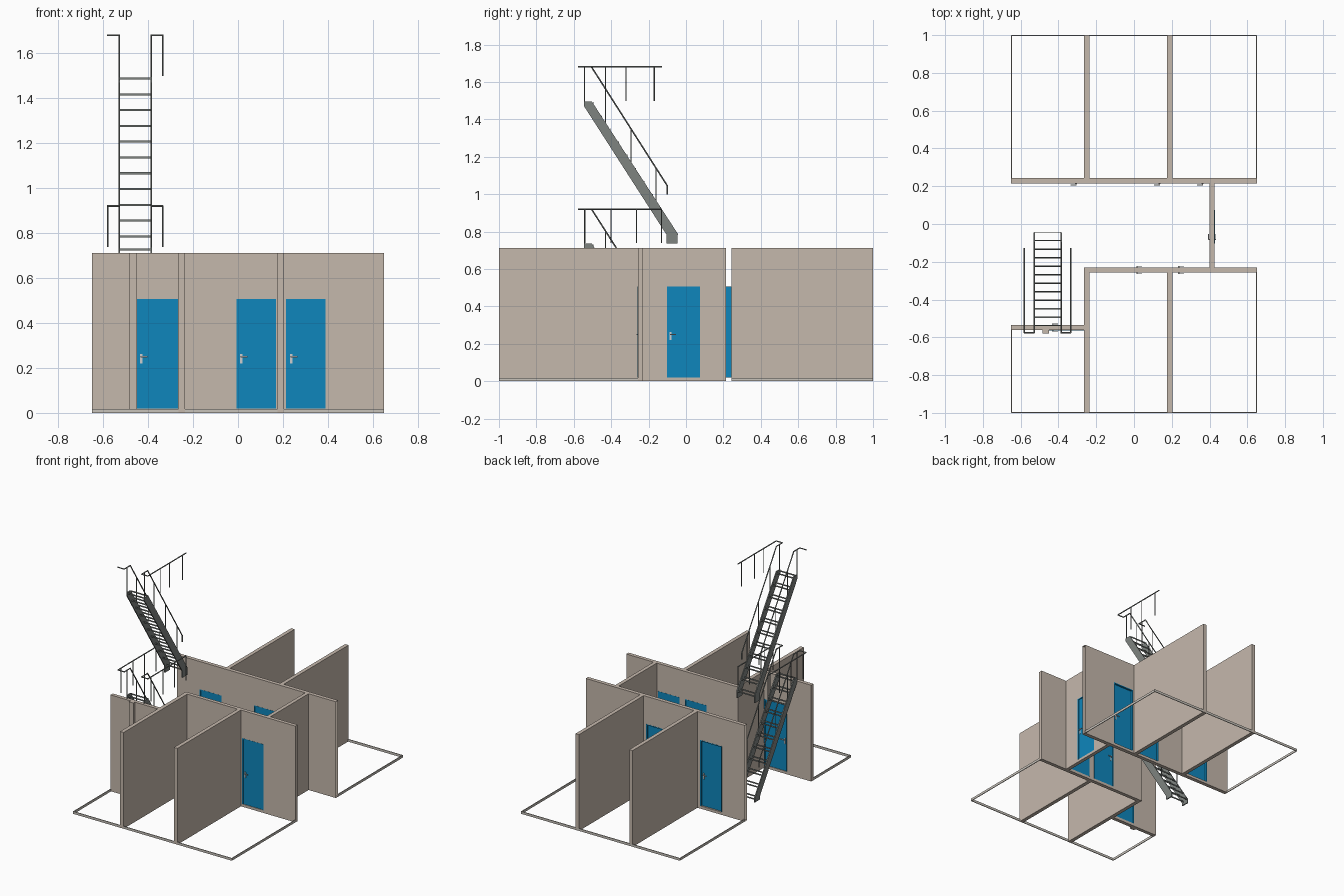
import bpy, bmesh
from mathutils import Vector, Matrix

if "Cube" in bpy.data.objects:
    bpy.data.objects.remove(bpy.data.objects["Cube"])


def material(name, rgb):
    m = bpy.data.materials.new(name)
    lin = [((c / 255 + 0.055) / 1.055) ** 2.4 for c in rgb]
    m.diffuse_color = (*lin, 1)
    m.use_nodes = True
    m.node_tree.nodes["Principled BSDF"].inputs["Base Color"].default_value = m.diffuse_color
    return m


BEIGE = material("beige_wall", (197, 184, 172))
BLUE = material("blue_door", (14, 134, 188))
STEEL = material("grey_steel", (126, 131, 128))
SILVER = material("silver_handle", (205, 207, 208))
CURB = material("pale_floor_edge", (200, 195, 187))


def finish(name, bm, mat):
    me = bpy.data.meshes.new(name)
    bm.to_mesh(me)
    bm.free()
    me.materials.append(mat)
    ob = bpy.data.objects.new(name, me)
    bpy.context.collection.objects.link(ob)
    return ob


def box(bm, x, y, z, open_axis=None, keep=()):
    """Box from (min, max) pairs; faces across open_axis are dropped unless at a kept position."""
    size = [b - a for a, b in (x, y, z)]
    mid = [(a + b) / 2 for a, b in (x, y, z)]
    mat = Matrix.Translation(mid) @ Matrix.Diagonal((*size, 1))
    vs = bmesh.ops.create_cube(bm, size=1, matrix=mat)["verts"]
    if open_axis is not None:
        faces = {f for v in vs for f in v.link_faces}
        drop = [f for f in faces if abs(f.normal[open_axis]) > 0.9 and
                not any(abs(f.calc_center_median()[open_axis] - k) < 1e-4 for k in keep)]
        bmesh.ops.delete(bm, geom=drop, context='FACES_ONLY')


def tube(bm, pts, r=0.004):
    """Round bar through a list of points."""
    for a, b in zip(pts, pts[1:]):
        a, b = Vector(a), Vector(b)
        d = b - a
        mat = Matrix.Translation((a + b) / 2) @ d.to_track_quat('Z', 'Y').to_matrix().to_4x4()
        bmesh.ops.create_cone(bm, cap_ends=True, segments=8, radius1=r, radius2=r,
                              depth=d.length + r, matrix=mat)


H, SILL, HEAD = 0.712, 0.02, 0.507


def wall(name, axis, along, across, doors=(), leaf=None, closed=True):
    """Wall along x (0) or y (1); doors are (start, end, handle position)."""
    def add(bm, a, c, z, **kw):
        box(bm, a, c, z, **kw) if axis == 0 else box(bm, c, a, z, **kw)

    bm = bmesh.new()
    kw = dict(open_axis=axis, keep=along if closed else ())
    cur = along[0]
    for a, b, _ in doors:
        if a - cur > 0.001:
            add(bm, (cur, a), across, (0, H), **kw)
        add(bm, (a, b), across, (HEAD, H), **kw)
        add(bm, (a, b), across, (0, SILL), **kw)
        cur = b
    if along[1] - cur > 0.001:
        add(bm, (cur, along[1]), across, (0, H), **kw)
    finish(name, bm, BEIGE)

    # door leaves with frames, and lever handles on both sides
    l0, l1 = leaf or (across[0] + 0.004, across[1] - 0.004)
    for i, (a, b, h) in enumerate(doors):
        bm = bmesh.new()
        t = 0.007
        fr = (across[0] - 0.001, across[1] + 0.001)
        add(bm, (a, a + t), fr, (SILL, HEAD))
        add(bm, (b - t, b), fr, (SILL, HEAD))
        add(bm, (a + t, b - t), fr, (HEAD - t, HEAD))
        add(bm, (a + t, b - t), (l0, l1), (SILL, HEAD - t))
        finish(f"{name}_door_{i + 1}", bm, BLUE)
        bm = bmesh.new()
        s = 1 if h < (a + b) / 2 else -1
        for face, out in ((l0, -1), (l1, 1)):
            def rng(d0, d1):
                return tuple(sorted((face + out * d0, face + out * d1)))
            lever = tuple(sorted((h - s * 0.003, h + s * 0.028)))
            add(bm, (h - 0.005, h + 0.005), rng(0, 0.003), (0.22, 0.262))
            add(bm, (h - 0.003, h + 0.003), rng(0.003, 0.011), (0.247, 0.253))
            add(bm, lever, rng(0.008, 0.012), (0.247, 0.253))
        finish(f"{name}_handle_{i + 1}", bm, SILVER)


# walls with doors
wall("back_corridor_wall", 0, (-0.65, 0.65), (0.215, 0.243),
     [(-0.463, -0.285, -0.308), (-0.02, 0.157, 0.134), (0.213, 0.387, 0.362)],
     leaf=(0.216, 0.231), closed=False)
wall("front_corridor_wall", 0, (-0.265, 0.65), (-0.257, -0.23),
     [(-0.007, 0.17, 0.015), (0.214, 0.39, 0.237)])
wall("corridor_end_wall", 1, (-0.23, 0.215), (0.40, 0.427), [(-0.102, 0.075, -0.082)])
wall("stair_wall", 0, (-0.65, -0.265), (-0.562, -0.535), [(-0.45, -0.266, -0.43)])

# room dividers
for x, side in ((-0.25, "left"), (0.19, "right")):
    wall(f"back_{side}_divider", 1, (0.243, 1.0), (x - 0.014, x + 0.014))
    top = -0.23 if side == "left" else -0.257
    wall(f"front_{side}_divider", 1, (-1.0, -0.257), (x - 0.014, x + 0.014))
wall("stair_side_wall", 1, (-0.562, -0.257), (-0.2645, -0.2365))

# small pilaster next to the stair wall door
bm = bmesh.new()
box(bm, (-0.485, -0.45), (-0.58, -0.562), (0, H))
finish("stair_wall_pilaster", bm, BEIGE)

# thin floor edges around the open rooms
bm = bmesh.new()
T, E = 0.005, 0.018
for s, left_end, right_end in ((1, 0.243, 0.243), (-1, 0.562, 0.257)):
    for x, end in ((-0.65, left_end), (0.65 - T, right_end)):
        box(bm, (x, x + T), tuple(sorted((s * end, s))), (0, E))
    box(bm, (-0.65 + T, 0.65 - T), tuple(sorted((s * (1 - T), s))), (0, E))
finish("floor_edges", bm, CURB)

# stair flights
XL, XR = -0.528, -0.386
PROFILE = [(-0.545, 1.495), (-0.503, 1.495), (-0.045, 0.79), (-0.045, 0.735),
           (-0.105, 0.735), (-0.105, 0.785), (-0.545, 1.47)]


def flight(name, drop, long_sides, posts):
    def lower(z):
        return max(0.0, z - drop)

    # stringers
    bm = bmesh.new()
    for x in (XL, XR):
        f = bm.faces.new([bm.verts.new((x - 0.004, y, lower(z))) for y, z in PROFILE])
        ex = bmesh.ops.extrude_face_region(bm, geom=[f])
        bmesh.ops.translate(bm, vec=(0.008, 0, 0),
                            verts=[g for g in ex["geom"] if isinstance(g, bmesh.types.BMVert)])
    bmesh.ops.recalc_face_normals(bm, faces=bm.faces)
    finish(f"{name}_stringers", bm, STEEL)

    # open treads: a front and a back bar each
    bm = bmesh.new()
    for i in range(11):
        z = 0.787 + i * 0.0702 - drop
        y = -0.062 - i * 0.0452
        for yy in (y - 0.024, y + 0.018):
            box(bm, (XL, XR), (yy - 0.002, yy + 0.002), (z - 0.006, z + 0.003))
    finish(f"{name}_treads", bm, STEEL)

    # handrails: sloping rail, landing return and posts
    bm = bmesh.new()
    top = 1.68 - drop
    for x, xo, full in ((XL, -0.58, long_sides[0]), (XR, -0.335, long_sides[1])):
        path = [(x, -0.10, 1.0 - drop), (x, -0.10, 1.045 - drop), (x, -0.505, top),
                (x, -0.575, top), (xo, -0.575, top)]
        if full:
            path.append((xo, -0.13, top))
            for y in posts:
                tube(bm, [(xo, y, top), (xo, y, 1.5 - drop)], 0.003)
        tube(bm, path)
        tube(bm, [(x, -0.543, top), (x, -0.543, 1.48 - drop)], 0.003)
        for y in (-0.43, -0.295, -0.16):
            rail = 1.045 + (-0.10 - y) * 1.568 - drop
            tube(bm, [(x, y, rail), (x, y, rail - 0.19)], 0.003)
    finish(f"{name}_handrails", bm, STEEL)


flight("upper_flight", 0.0, (False, True), (-0.43, -0.32, -0.17))
flight("lower_flight", 0.76, (True, True), (-0.54, -0.40, -0.265, -0.13))
